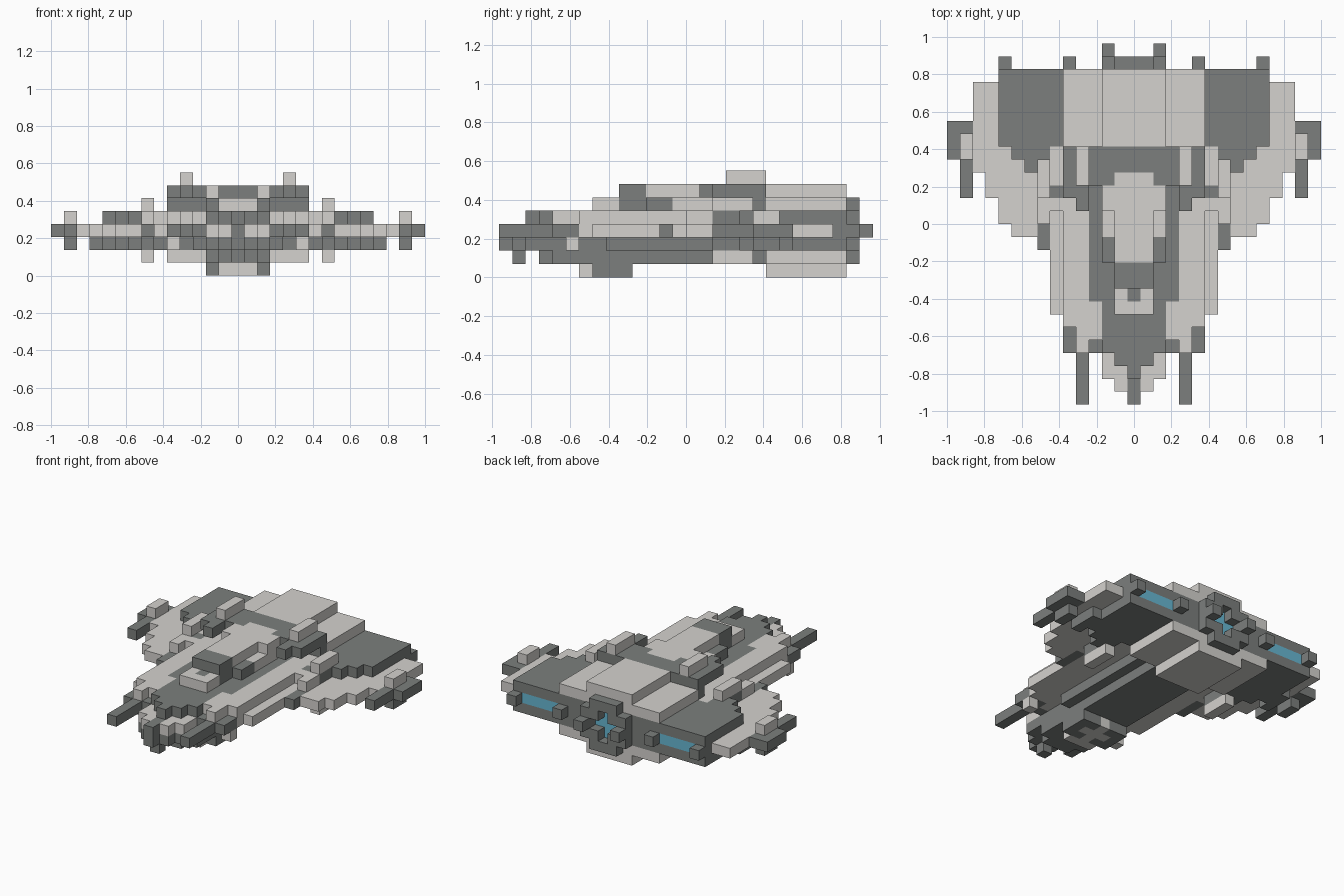
import bpy
import bmesh
from mathutils import Vector

if "Cube" in bpy.data.objects:
    bpy.data.objects.remove(bpy.data.objects["Cube"], do_unlink=True)

UNIT = 2 / 29          # edge of one block; the span is 29 blocks
blocks = {}            # grid cell -> part name, later parts replace earlier ones
part_material = {}


def make_material(name, color):
    material = bpy.data.materials.new(name)
    material.use_nodes = True
    material.diffuse_color = color
    material.node_tree.nodes["Principled BSDF"].inputs["Base Color"].default_value = color
    return material


light = make_material("light grey", (0.66, 0.645, 0.62, 1))
dark = make_material("dark grey", (0.2, 0.212, 0.205, 1))
blue = make_material("engine blue", (0.14, 0.48, 0.65, 1))


def cells(across, along, layers):
    """Cells of a mirrored box: columns from the middle, y range, inclusive layers."""
    for column in range(across[0], across[1] + 1):
        for y in range(*along):
            for z in range(layers[0], layers[1] + 1):
                yield column, y, z
                yield -column, y, z


def part(name, material, across, along, layers):
    part_material[name] = material
    for cell in cells(across, along, layers):
        blocks[cell] = name


def carve(across, along, layers):
    for cell in cells(across, along, layers):
        blocks.pop(cell, None)


def stepped(name, material, first_column, fronts, rear, layers):
    """One strip per column, each with its own front end."""
    for offset, front in enumerate(fronts):
        column = first_column + offset
        part(name, material, (column, column), (front, rear), layers)


# Wings
stepped("main_wing", light, 0, (-8, -8, -8, -9, -8, -8, -7, -1, -1, -1, 0, 2, 4), 11, (3, 3))
part("inner_wing_top", light, (3, 5), (-8, 2), (4, 4))
part("inner_wing_top", light, (3, 3), (-9, -8), (4, 4))
part("wing_root", light, (4, 6), (1, 6), (4, 4))
part("wing_underplate", dark, (11, 11), (5, 8), (2, 2))

# Wing tip guns
part("tip_gun", dark, (13, 13), (2, 8), (3, 3))
part("tip_gun", dark, (14, 14), (5, 8), (3, 3))
part("tip_gun", dark, (13, 13), (5, 7), (2, 2))
part("tip_gun_cap", light, (13, 13), (5, 7), (4, 4))

# Hull and nose
part("hull", dark, (0, 3), (-6, 12), (2, 4))
part("hull", dark, (0, 2), (-10, -6), (1, 4))
part("keel", dark, (0, 2), (-6, 6), (1, 1))
part("keel", dark, (0, 1), (-11, -10), (1, 2))
part("nose_side", light, (0, 2), (-12, -10), (3, 3))
part("nose_side", light, (0, 1), (-13, -12), (3, 3))
part("nose_base", dark, (0, 2), (-12, -10), (2, 2))
part("nose_base", dark, (0, 1), (-13, -12), (2, 2))
part("nose_ridge", dark, (0, 1), (-11, -10), (4, 4))
part("nose_ridge", dark, (0, 0), (-12, -11), (4, 4))
part("nose_tip", dark, (0, 0), (-14, -12), (2, 3))
part("nose_fang", dark, (0, 0), (-13, -12), (1, 1))

# Forward guns
part("forward_gun", dark, (4, 4), (-14, -8), (3, 3))
part("gun_bracket", dark, (5, 5), (-10, -8), (3, 3))
part("gun_bracket", dark, (3, 3), (-10, -9), (3, 3))
part("gun_cap", light, (4, 4), (-10, -8), (4, 4))
part("gun_foot", light, (5, 5), (-9, -8), (2, 2))

# Chin plate with a light cross set in a dark rim
part("chin_rim", dark, (0, 2), (-7, -4), (0, 0))
part("chin_plate", light, (0, 1), (-8, -7), (0, 0))
part("chin_cross", light, (0, 1), (-6, -5), (0, 0))
part("chin_cross", light, (0, 0), (-7, -4), (0, 0))

# Engines with stepped fronts
stepped("engine", dark, 4, (6, 6, 6, 5, 4, 5, 6), 12, (2, 4))
part("engine_glow", blue, (6, 9), (11, 12), (3, 3))
for column in (5, 10):
    part("exhaust_fin", dark, (column, column), (12, 13), (3, 3))

# Rear light armour above and below
for wide, narrow in ((5, 6), (1, 0)):
    part("rear_armour", light, (0, 5), (6, 12), (wide, wide))
    part("rear_armour", light, (0, 2), (6, 12), (narrow, narrow))

# Central exhaust with a sunken cross shaped glow
part("tail_block", dark, (0, 2), (12, 13), (2, 4))
part("tail_block", dark, (0, 1), (12, 13), (1, 5))
part("tail_fin", dark, (2, 2), (13, 14), (3, 3))
for reach, layers in ((1, (3, 3)), (0, (2, 4))):
    carve((0, reach), (12, 13), layers)
    part("tail_glow", blue, (0, reach), (11, 12), layers)

# Cockpit
part("cockpit_frame", dark, (0, 2), (-3, 6), (5, 5))
part("cockpit_frame", dark, (0, 1), (-5, -3), (5, 6))
part("cockpit_frame", dark, (0, 2), (3, 6), (6, 6))
part("cockpit_side", light, (2, 2), (-1, 3), (5, 5))
part("cockpit_side", light, (2, 2), (1, 3), (6, 6))
part("canopy", light, (0, 1), (-3, 4), (6, 6))
part("front_box", light, (0, 1), (-7, -5), (5, 5))
part("front_box_slot", dark, (0, 0), (-6, -5), (5, 5))

# Upper guns, raised on a short rear mount
part("upper_gun_mount", dark, (3, 5), (5, 6), (5, 5))
part("upper_gun", dark, (3, 3), (3, 6), (6, 6))
part("upper_gun", dark, (4, 4), (1, 6), (6, 6))
part("upper_gun", dark, (5, 5), (2, 6), (6, 6))
part("upper_gun", dark, (6, 6), (2, 3), (4, 4))
part("upper_gun_cap", light, (4, 4), (3, 6), (7, 7))

# Mid wing guns, dark bodies capped in light above and below
part("wing_gun", dark, (7, 7), (-2, 1), (3, 3))
part("wing_gun_top", light, (7, 7), (0, 2), (4, 4))
for body, cap in ((4, 5), (2, 1)):
    part("wing_gun_body", dark, (7, 7), (2, 5), (body, body))
    part("wing_gun_cap", light, (7, 7), (2, 5), (cap, cap))


def face_corners(cell, axis, side):
    """Four corners of one side of a block, wound outward."""
    normal = Vector((0, 0, 0))
    normal[axis] = side * 0.5
    u = Vector((0, 0, 0))
    u[(axis + 1) % 3] = 0.5
    v = Vector((0, 0, 0))
    v[(axis + 2) % 3] = 0.5 * side
    centre = Vector(cell) + Vector((0, 0.5, 0.5)) + normal
    return [(centre + p) * UNIT for p in (-u - v, u - v, u + v, v - u)]


# Build every part from its exposed block sides only
for name, material in part_material.items():
    bm = bmesh.new()
    for cell, owner in blocks.items():
        if owner != name:
            continue
        for axis in range(3):
            for side in (-1, 1):
                beside = list(cell)
                beside[axis] += side
                if tuple(beside) not in blocks:
                    bm.faces.new([bm.verts.new(c) for c in face_corners(cell, axis, side)])
    bmesh.ops.remove_doubles(bm, verts=bm.verts, dist=UNIT / 100)
    mesh = bpy.data.meshes.new(name)
    bm.to_mesh(mesh)
    bm.free()
    mesh.materials.append(material)
    bpy.context.collection.objects.link(bpy.data.objects.new(name, mesh))
